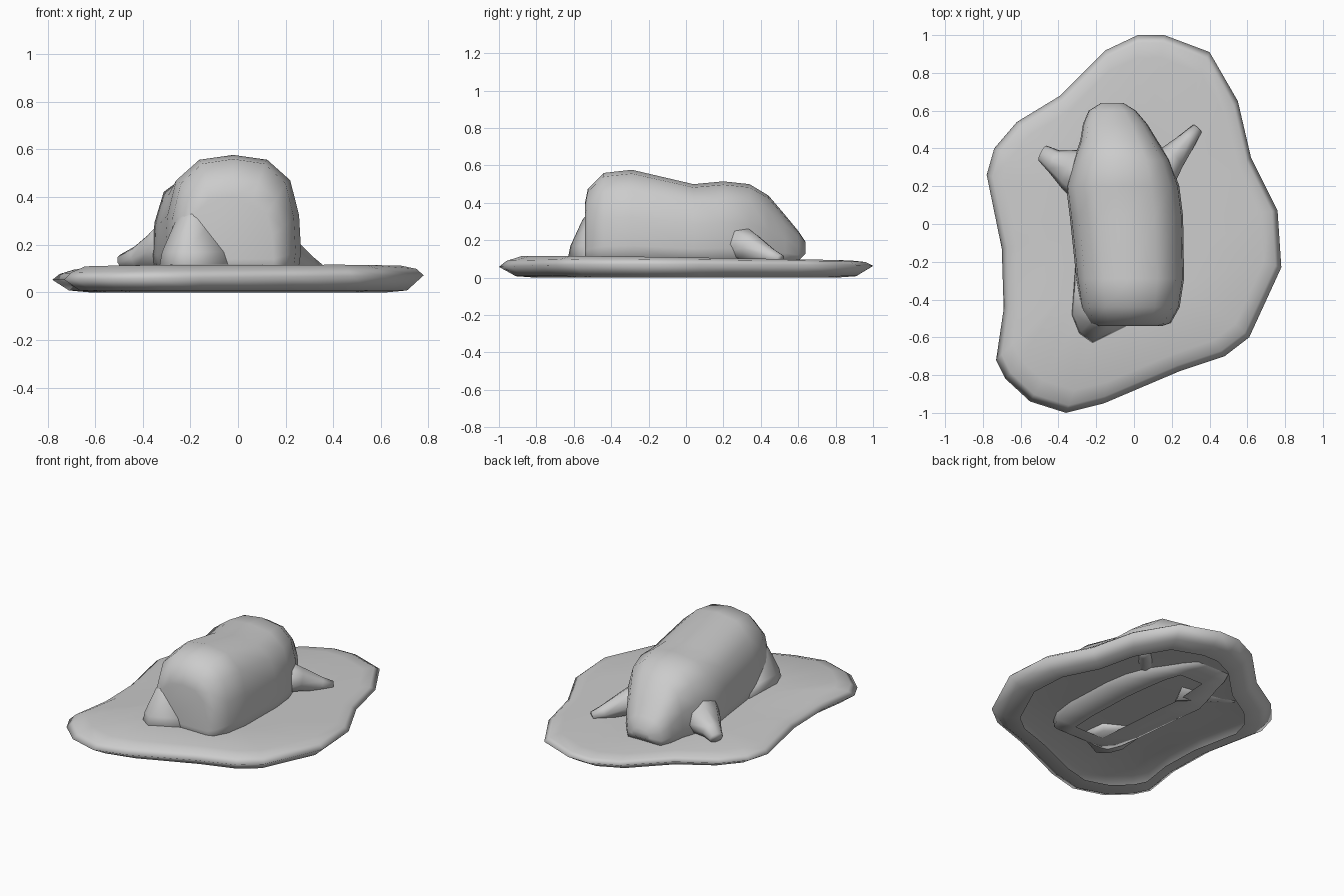
import bpy, bmesh
from math import cos, sin, pi
from mathutils import Vector

if "Cube" in bpy.data.objects:
    bpy.data.objects.remove(bpy.data.objects["Cube"])


def loft(name, rings, cap_start=True, cap_end=True, open_test=None):
    """Skin a list of equal-length closed rings; open_test drops chosen faces."""
    bm = bmesh.new()
    loops = [[bm.verts.new(p) for p in ring] for ring in rings]
    n = len(loops[0])
    for a, b in zip(loops, loops[1:]):
        for i in range(n):
            j = (i + 1) % n
            bm.faces.new((a[i], a[j], b[j], b[i]))
    if cap_start:
        bm.faces.new(loops[0][::-1])
    if cap_end:
        bm.faces.new(loops[-1])
    bmesh.ops.recalc_face_normals(bm, faces=bm.faces[:])
    if open_test:
        gone = [f for f in bm.faces if open_test(f.calc_center_median())]
        bmesh.ops.delete(bm, geom=gone, context='FACES')
    me = bpy.data.meshes.new(name)
    bm.to_mesh(me)
    bm.free()
    ob = bpy.data.objects.new(name, me)
    bpy.context.collection.objects.link(ob)
    for p in me.polygons:
        p.use_smooth = True
    return ob


def limb(name, sections, sides=8):
    """Tapered limb; each section is centre, half width, half height, facing."""
    axis = Vector(sections[-1][0]) - Vector(sections[0][0])
    side = axis.cross(Vector((0, 0, 1))).normalized()
    up = side.cross(axis).normalized()
    rings = [[Vector(c) + side * w * cos(2 * pi * k / sides) + up * h * sin(2 * pi * k / sides)
              for k in range(sides)] for c, w, h in sections]
    return loft(name, rings)


# Irregular base slab: open underneath, bevelled rim, flat top tilting back
outline = [(.02, 1), (.16, 1), (.40, .91), (.55, .65), (.62, .35), (.76, .07),
           (.78, -.23), (.61, -.60), (.48, -.70), (.24, -.78), (-.16, -.95),
           (-.36, -1), (-.55, -.94), (-.68, -.82), (-.73, -.72), (-.69, -.45),
           (-.70, -.13), (-.78, .26), (-.74, .40), (-.62, .54), (-.39, .68), (-.15, .92)]


def slab_ring(s, z, tilt_x=0, tilt_y=0):
    return [(x * s, y * s, z + tilt_x * x + tilt_y * y) for x, y in outline]


loft("base_slab", [slab_ring(.80, 0), slab_ring(.91, .008),
                   slab_ring(1, .062, .012), slab_ring(.96, .088, .012, -.006),
                   slab_ring(.88, .104, .006, -.013), slab_ring(.5, .104, 0, -.013)],
     cap_start=False)

# Body: arched sections lofted along y as (y, centre x, half width, bottom, top)
half = [(.5, .96), (.84, .79), (.97, .5), (1, .2), (.95, 0), (.4, 0)]
section = [(0, 1)] + half + [(-x, z) for x, z in reversed(half)]
stations = [(-.54, -.03, .18, .075, .40), (-.525, -.025, .22, .072, .475),
            (-.44, -.02, .262, .07, .56), (-.29, -.02, .285, .07, .577),
            (.04, -.04, .30, .07, .50), (.20, -.06, .30, .07, .515),
            (.34, -.065, .255, .07, .50), (.44, -.08, .205, .07, .44),
            (.53, -.10, .17, .08, .335), (.60, -.115, .125, .09, .25),
            (.64, -.115, .06, .13, .19)]
body_rings = [[(cx + w * x, y, zb + (zt - zb) * z) for x, z in section]
              for y, cx, w, zb, zt in stations]
loft("body", body_rings,
     open_test=lambda c: c.z < .076 and abs(c.x + .04) < .05 and -.4 < c.y < .4)

# Front feet reaching out to the sides
limb("front_foot_right", [((.10, .24, .20), .12, .12), ((.20, .35, .16), .075, .08),
                          ((.29, .45, .115), .045, .045), ((.335, .505, .10), .03, .025)])
limb("front_foot_left", [((-.20, .23, .22), .17, .17), ((-.33, .29, .17), .115, .095),
                         ((-.42, .33, .14), .065, .055), ((-.485, .375, .125), .045, .035)])

# Hind foot flaring out from the rear left corner
foot = [(-.33, -.48), (-.29, -.58), (-.22, -.63), (-.04, -.54), (-.06, -.36), (-.31, -.22)]
peak = Vector((-.17, -.46))


def foot_ring(s, z):
    return [(peak.x + (x - peak.x) * s, peak.y + (y - peak.y) * s, z) for x, y in foot]


loft("hind_foot", [foot_ring(.85, .075), foot_ring(1, .11), foot_ring(.93, .17),
                   foot_ring(.55, .31), foot_ring(.3, .36)])
